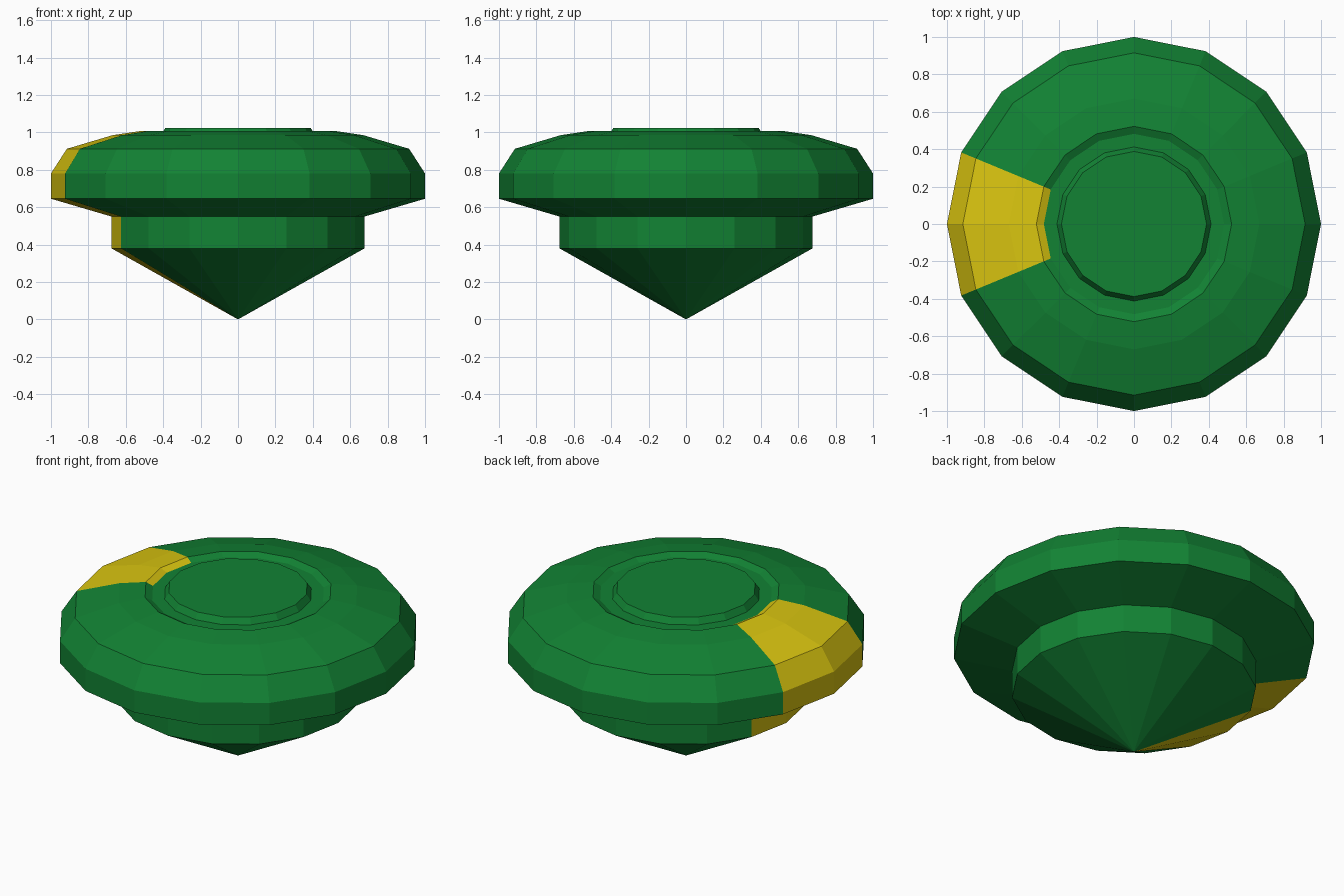
import bpy
import bmesh
import math

cube = bpy.data.objects.get("Cube")
if cube:
    bpy.data.objects.remove(cube, do_unlink=True)

SIDES = 16


def make_material(name, colour):
    mat = bpy.data.materials.new(name)
    mat.use_nodes = True
    mat.diffuse_color = colour
    bsdf = next(n for n in mat.node_tree.nodes if n.type == 'BSDF_PRINCIPLED')
    bsdf.inputs["Base Color"].default_value = colour
    bsdf.inputs["Roughness"].default_value = 0.7
    return mat


green = make_material("deep green", (0.006, 0.225, 0.034, 1))
yellow = make_material("golden yellow", (0.70, 0.56, 0.005, 1))


def lathe(name, profile, striped):
    """Spin a (radius, z) profile, listed from bottom to top, about z."""
    bm = bmesh.new()
    rings = []
    for r, z in profile:
        if r == 0:
            rings.append([bm.verts.new((0, 0, z))] * SIDES)
        else:
            rings.append([bm.verts.new((r * math.cos(math.tau * j / SIDES),
                                        r * math.sin(math.tau * j / SIDES), z))
                          for j in range(SIDES)])
    for low, high in zip(rings, rings[1:]):
        for j in range(SIDES):
            k = (j + 1) % SIDES
            corners = list(dict.fromkeys([low[j], low[k], high[k], high[j]]))
            face = bm.faces.new(corners)
            # The stripe covers the two segments either side of -x
            if striped and j in (SIDES // 2 - 1, SIDES // 2):
                face.material_index = 1
    mesh = bpy.data.meshes.new(name)
    bm.to_mesh(mesh)
    bm.free()
    mesh.materials.append(green)
    mesh.materials.append(yellow)
    obj = bpy.data.objects.new(name, mesh)
    bpy.context.scene.collection.objects.link(obj)
    return obj


# Pointed tip
lathe("tip_cone", [(0, 0), (0.677, 0.38)], True)

# Straight collar under the disc
lathe("collar", [(0.677, 0.38), (0.677, 0.55)], True)

# Wide bevelled disc, ending at the inner lip of the groove
lathe("disc", [(0.677, 0.55), (1.0, 0.645), (1.0, 0.78), (0.915, 0.912),
               (0.67, 0.985), (0.522, 1.007), (0.482, 0.987)], True)

# Groove floor and raised centre cap
lathe("centre_cap", [(0.482, 0.987), (0.412, 0.987), (0.388, 1.024), (0, 1.024)], False)
